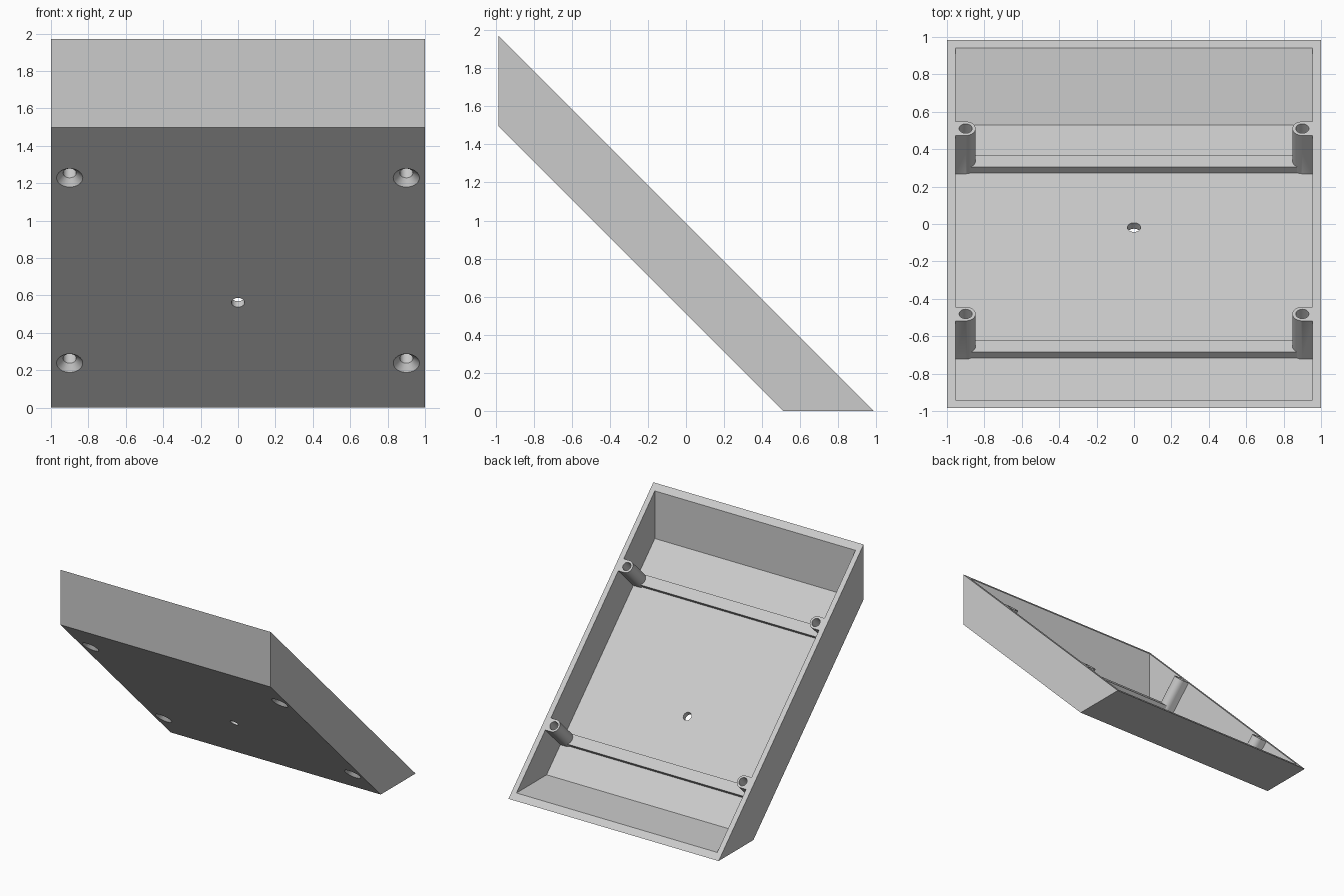
import bpy, bmesh, math
from mathutils import Matrix, Vector

if "Cube" in bpy.data.objects:
    bpy.data.objects.remove(bpy.data.objects["Cube"], do_unlink=True)

R2 = math.sqrt(2)
HALF = 0.985              # half depth; the rim lies on y + z = HALF
BASE = 0.512              # underside lies on y + z = BASE
WALL = 0.045
FLOOR = BASE + WALL * R2  # floor lies on y + z = FLOOR
POST_X, POST_R, HOLE_R, SINK_R = 0.9, 0.053, 0.035, 0.07
POST_V = (0.036 / R2, -1.946 / R2)   # positions down the slope
CENTRE_V = -0.612 / R2
TILT = Matrix.Rotation(-math.pi / 4, 4, 'X')  # local y runs down the slope, z off it

grey = bpy.data.materials.new("light grey plastic")
grey.use_nodes = True
colour = (0.6, 0.6, 0.6, 1)
grey.diffuse_color = colour
grey.node_tree.nodes["Principled BSDF"].inputs["Base Color"].default_value = colour

helpers = []


def finish(name, bm):
    bmesh.ops.recalc_face_normals(bm, faces=bm.faces)
    mesh = bpy.data.meshes.new(name)
    bm.to_mesh(mesh)
    bm.free()
    mesh.materials.append(grey)
    ob = bpy.data.objects.new(name, mesh)
    bpy.context.collection.objects.link(ob)
    return ob


def prism(name, profile, half_width):
    """Extrude a side profile (y, z) across x."""
    bm = bmesh.new()
    face = bm.faces.new([bm.verts.new((-half_width, y, z)) for y, z in profile])
    ext = bmesh.ops.extrude_face_region(bm, geom=[face])
    verts = [g for g in ext["geom"] if isinstance(g, bmesh.types.BMVert)]
    bmesh.ops.translate(bm, verts=verts, vec=(2 * half_width, 0, 0))
    return finish(name, bm)


def box(name, lo, hi):
    """Box in the tilted frame."""
    lo, hi = Vector(lo), Vector(hi)
    bm = bmesh.new()
    place = TILT @ Matrix.Translation((lo + hi) / 2) @ Matrix.Diagonal((*(hi - lo), 1))
    bmesh.ops.create_cube(bm, size=1, matrix=place)
    return finish(name, bm)


def cone(name, x, v, w0, w1, r0, r1):
    """Cylinder or cone standing off the slope."""
    bm = bmesh.new()
    bmesh.ops.create_cone(bm, cap_ends=True, segments=40, radius1=r0, radius2=r1,
                          depth=w1 - w0,
                          matrix=TILT @ Matrix.Translation((x, v, (w0 + w1) / 2)))
    return finish(name, bm)


def cut(target, cutter):
    mod = target.modifiers.new(cutter.name, 'BOOLEAN')
    mod.operation, mod.solver, mod.object = 'DIFFERENCE', 'EXACT', cutter
    cutter.hide_render = True
    helpers.append(cutter)


# Slanted outer body and the cavity that hollows it
tray = prism("slanted_tray", [(-HALF, 2 * HALF), (-HALF, BASE + HALF),
                              (BASE, 0), (HALF, 0)], 1)
over = HALF + 0.2
inner = -HALF + WALL
cavity = prism("cavity", [(FLOOR - WALL, WALL), (over - WALL, WALL),
                          (inner, over - inner), (inner, FLOOR - inner)], 1 - WALL)

# Solid posts, wall webs and cross ribs are left standing in the cavity
low, floor_w, high = BASE / R2, FLOOR / R2, 1.0
for v in POST_V:
    cut(cavity, box("cross_rib", (-POST_X, v - WALL, low),
                    (POST_X, v + WALL, floor_w + WALL)))
    for side in (-1, 1):
        xs = sorted((side * POST_X, side * 1.05))
        cut(cavity, box("post_web", (xs[0], v - POST_R, low), (xs[1], v + POST_R, high)))
        cut(cavity, cone("post", side * POST_X, v, low, high, POST_R, POST_R))
cut(tray, cavity)

# Screw holes with countersinks on the underside
for v in POST_V:
    for side in (-1, 1):
        x = side * POST_X
        cut(tray, cone("screw_hole", x, v, low - 0.1, high, HOLE_R, HOLE_R))
        cut(tray, cone("countersink", x, v, low - 0.01, low + SINK_R - HOLE_R,
                       SINK_R + 0.01, HOLE_R))

# Central hole through the floor
cut(tray, cone("centre_hole", 0, CENTRE_V, low - 0.1, high, HOLE_R, HOLE_R))

# Bake the cuts and remove the helpers
graph = bpy.context.evaluated_depsgraph_get()
baked = bpy.data.meshes.new_from_object(tray.evaluated_get(graph))
tray.modifiers.clear()
tray.data = baked
baked.materials.clear()
baked.materials.append(grey)
for poly in baked.polygons:
    poly.material_index = 0
for ob in helpers:
    bpy.data.objects.remove(ob, do_unlink=True)

bpy.ops.object.select_all(action='DESELECT')
tray.select_set(True)
bpy.context.view_layer.objects.active = tray
bpy.ops.object.shade_smooth_by_angle(angle=math.radians(30))
